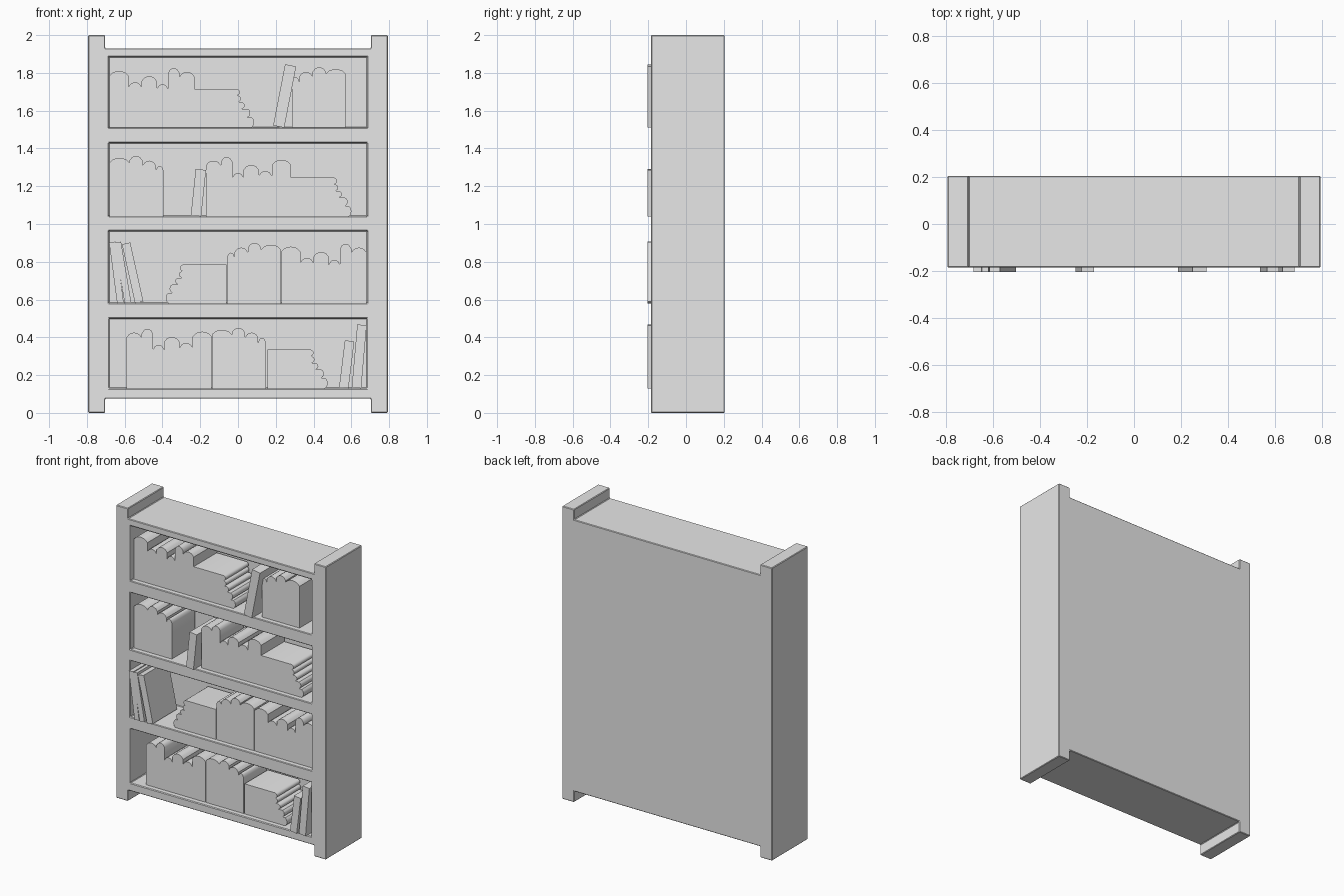
import bpy, bmesh, math
from mathutils import Vector

cube = bpy.data.objects.get("Cube")
if cube:
    bpy.data.objects.remove(cube, do_unlink=True)

grey = bpy.data.materials.new("plain_grey")
grey.use_nodes = True
grey.diffuse_color = (0.8, 0.8, 0.8, 1)
grey.node_tree.nodes["Principled BSDF"].inputs["Base Color"].default_value = (0.8, 0.8, 0.8, 1)


def prism(name, outlines, y0, y1, smooth=False):
    """Extrude closed (x, z) outlines from y0 to y1 as one object."""
    bm = bmesh.new()
    for outline in outlines:
        face = bm.faces.new([bm.verts.new((x, y0, z)) for x, z in outline])
        new = bmesh.ops.extrude_face_region(bm, geom=[face])["geom"]
        verts = [v for v in new if isinstance(v, bmesh.types.BMVert)]
        bmesh.ops.translate(bm, verts=verts, vec=(0, y1 - y0, 0))
    bmesh.ops.recalc_face_normals(bm, faces=bm.faces)
    mesh = bpy.data.meshes.new(name)
    bm.to_mesh(mesh)
    bm.free()
    mesh.materials.append(grey)
    obj = bpy.data.objects.new(name, mesh)
    bpy.context.collection.objects.link(obj)
    bpy.ops.object.select_all(action='DESELECT')
    obj.select_set(True)
    bpy.context.view_layer.objects.active = obj
    if smooth:
        bpy.ops.object.shade_smooth_by_angle(angle=math.radians(35))
    return obj


def rect(x0, x1, z0, z1):
    return [(x0, z0), (x1, z0), (x1, z1), (x0, z1)]


def bulges(parts, r, steps=6):
    """Run of rounded ends: (thickness, reach) pairs laid side by side."""
    pts, start = [], 0
    for thick, reach in parts:
        for i in range(steps + 1):
            t = i / steps
            pts.append((start + t * thick, reach - r + r * math.sin(math.pi * t) ** 0.6))
        start += thick
    return pts, start


# Bookcase body: posts standing proud at both ends, four open bays
FRONT, BACK, BAY_BACK = -0.185, 0.205, 0.12
OUT, POST, INNER = 0.793, 0.703, 0.685
LOW, HIGH = 0.075, 1.93
half = [(POST, LOW), (POST, 0), (OUT, 0), (OUT, 2), (POST, 2), (POST, HIGH)]
body = prism("bookcase_body", [half + [(-x, z) for x, z in reversed(half)]], FRONT, BACK)
bays = [(1.51, 1.885), (1.04, 1.43), (0.58, 0.965), (0.13, 0.50)]
cutter = prism("bay_cutter", [rect(-INNER, INNER, a, b) for a, b in bays], -0.5, BAY_BACK)
cutter.hide_render = True
cut = body.modifiers.new("bays", 'BOOLEAN')
cut.operation, cut.object, cut.solver = 'DIFFERENCE', cutter, 'EXACT'
bpy.context.view_layer.objects.active = body
bpy.ops.object.modifier_apply(modifier=cut.name)
bpy.data.objects.remove(cutter, do_unlink=True)
bevel = body.modifiers.new("soft_edges", 'BEVEL')
bevel.width, bevel.segments = 0.004, 1

# Book group shapes: (thickness, reach) of each book
LONG_ROW = [(.10, .30), (.07, .24), (.08, .272), (.06, .23), (.06, .315), (.08, .295)]
SHORT_ROW = [(.04, .268), (.07, .295), (.07, .32), (.105, .31)]
STACK = [(.055, .32), (.045, .30), (.035, .27), (.035, .25), (.035, .245)]


def row(name, parts, x, floor, flip):
    pts, width = bulges(parts, 0.025)
    pts += [(width, 0), (0, 0)]
    prism(name, [[(x + (width - u if flip else u), floor + h) for u, h in pts]], -0.15, 0.10, True)


def stack(name, x, floor, side):
    pts, height = bulges(STACK, 0.014)
    outline = [(0, 0)] + [(reach, h) for h, reach in pts] + [(0, height)]
    prism(name, [[(x + side * u, floor + h) for u, h in outline]], -0.15, 0.10, True)


def leaning_book(name, pivot, floor, thick, height, degrees):
    """A book tilted about the bottom corner it rests on."""
    a = math.radians(degrees)
    side = -1 if a > 0 else 1
    along = Vector((math.cos(a), -math.sin(a))) * side * thick
    up = Vector((math.sin(a), math.cos(a))) * height
    base = Vector((pivot, floor))
    prism(name, [[tuple(p) for p in (base, base + along, base + along + up, base + up)]], -0.203, 0.06)


# Contents of each bay, top to bottom: row x, row x, stack x, mirrored?, stack side
layout = [(-.68, .285, -.235, False, 1), (-.17, -.68, .28, True, 1),
          (.23, -.058, -.062, False, -1), (-.59, -.138, .155, True, 1)]
leaners = [[(.245, .06, .33, 11)],
           [(-.195, .055, .247, 6)],
           [(-.64, .035, .325, -7.5), (-.6, .035, .325, -9.5), (-.545, .045, .32, -12.5)],
           [(.585, .05, .25, 7), (.652, .05, .335, 5)]]
for n, ((floor, _), (long_x, short_x, stack_x, flip, side)) in enumerate(zip(bays, layout), 1):
    row(f"long_book_row_{n}", LONG_ROW, long_x, floor, flip)
    row(f"short_book_row_{n}", SHORT_ROW, short_x, floor, flip)
    stack(f"book_stack_{n}", stack_x, floor, side)
    for k, (pivot, thick, height, lean) in enumerate(leaners[n - 1], 1):
        leaning_book(f"leaning_book_{n}_{k}", pivot, floor, thick, height, lean)
